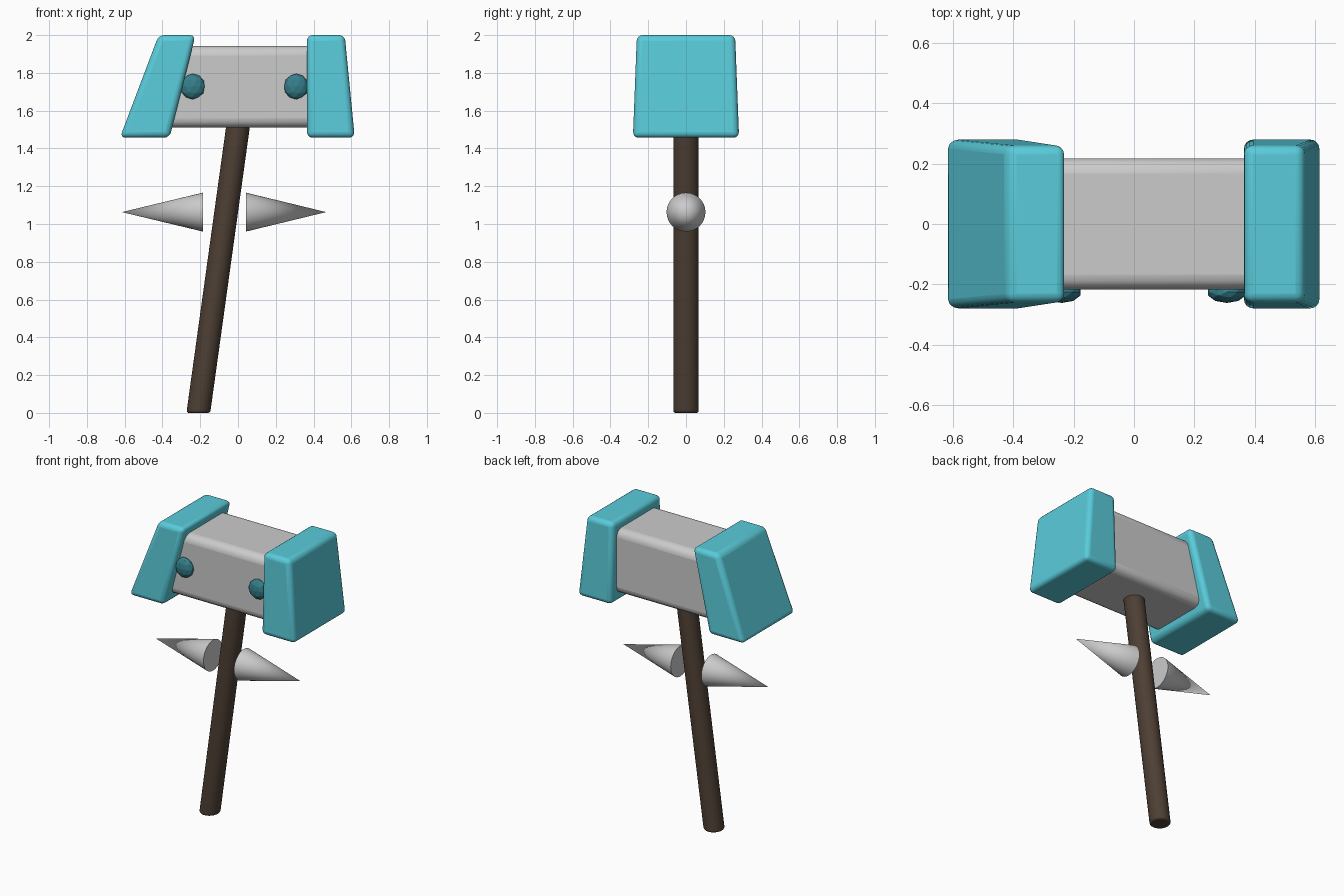
import bpy, bmesh, math
from mathutils import Vector

if "Cube" in bpy.data.objects:
    bpy.data.objects.remove(bpy.data.objects["Cube"])


def material(name, rgb):
    m = bpy.data.materials.new(name)
    m.diffuse_color = (*rgb, 1)
    m.use_nodes = True
    m.node_tree.nodes["Principled BSDF"].inputs["Base Color"].default_value = m.diffuse_color
    return m


TEAL = material("teal", (0.10, 0.60, 0.70))
DARK_TEAL = material("dark_teal", (0.035, 0.21, 0.26))
WOOD = material("wood", (0.075, 0.05, 0.034))


def finish(name, bm, mat=None, bevel=0, segments=4, smooth=True):
    bmesh.ops.recalc_face_normals(bm, faces=bm.faces)
    mesh = bpy.data.meshes.new(name)
    bm.to_mesh(mesh)
    bm.free()
    ob = bpy.data.objects.new(name, mesh)
    bpy.context.collection.objects.link(ob)
    if mat:
        mesh.materials.append(mat)
    if bevel:
        mod = ob.modifiers.new("bevel", "BEVEL")
        mod.width, mod.segments = bevel, segments
        mod.limit_method = "ANGLE"
    if smooth:
        bpy.ops.object.select_all(action="DESELECT")
        ob.select_set(True)
        bpy.context.view_layer.objects.active = ob
        bpy.ops.object.shade_smooth_by_angle(angle=math.radians(35))
    return ob


def tapered_block(name, bottom, top, **kw):
    """Block whose bottom and top are (x0, x1, half depth, z)."""
    bm = bmesh.new()
    bmesh.ops.create_cube(bm, size=2)
    for v in bm.verts:
        x0, x1, d, z = top if v.co.z > 0 else bottom
        v.co = (x1 if v.co.x > 0 else x0, math.copysign(d, v.co.y), z)
    return finish(name, bm, **kw)


# Hammer head and its two striking caps
tapered_block("head", (-0.43, 0.42, 0.218, 1.51), (-0.31, 0.42, 0.218, 1.943),
              bevel=0.05)
tapered_block("left_cap", (-0.625, -0.362, 0.281, 1.457), (-0.42, -0.225, 0.26, 2.0),
              mat=TEAL, bevel=0.03)
tapered_block("right_cap", (0.365, 0.618, 0.281, 1.457), (0.365, 0.565, 0.26, 2.0),
              mat=TEAL, bevel=0.03)

# Leaning handle: a cylinder sheared so its foot stays flat
bm = bmesh.new()
bmesh.ops.create_cone(bm, cap_ends=True, segments=32, radius1=0.067, radius2=0.067, depth=1.56)
for v in bm.verts:
    v.co.z += 0.78
    v.co.x = v.co.x * 0.94 - 0.21 + 0.1385 * v.co.z
finish("handle", bm, mat=WOOD, bevel=0.012, segments=3)

# Floating spikes either side of the handle
for name, base, tip in (("left_spike", -0.186, -0.615), ("right_spike", 0.042, 0.467)):
    bm = bmesh.new()
    bmesh.ops.create_cone(bm, cap_ends=True, segments=32, radius1=0.103, radius2=0,
                          depth=abs(tip - base))
    rot = Vector((0, 0, 1)).rotation_difference(Vector((tip - base, 0, 0))).to_matrix()
    bmesh.ops.rotate(bm, verts=bm.verts, matrix=rot)
    bmesh.ops.translate(bm, verts=bm.verts, vec=((base + tip) / 2, 0, 1.063))
    finish(name, bm)

# Faceted studs on the front
for name, x in (("left_stud", -0.24), ("right_stud", 0.308)):
    bm = bmesh.new()
    bmesh.ops.create_icosphere(bm, subdivisions=2, radius=1)
    for v in bm.verts:
        v.co = (x + v.co.x * 0.066, -0.226 + v.co.y * 0.036, 1.728 + v.co.z * 0.068)
    finish(name, bm, mat=DARK_TEAL, smooth=False)
